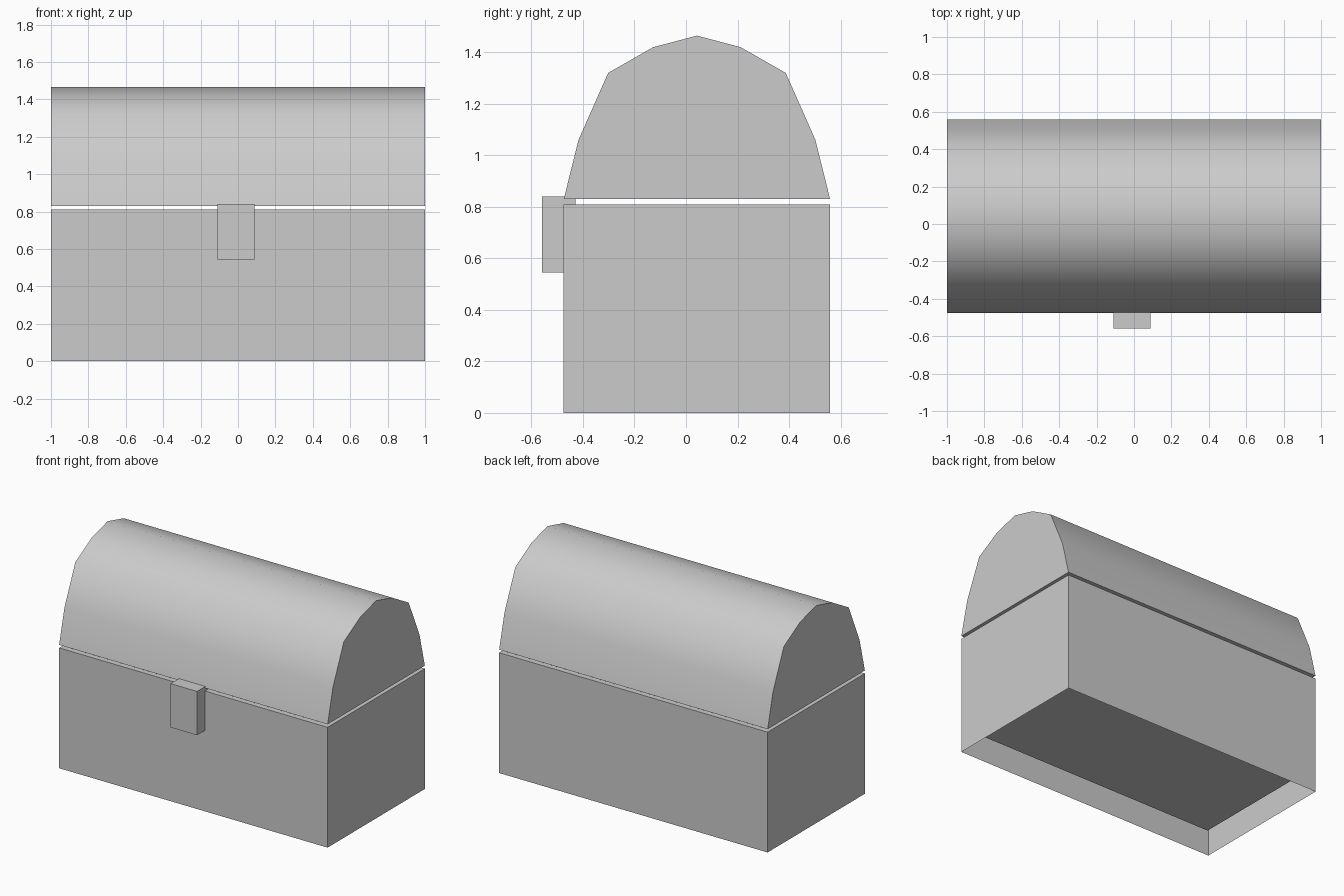
import bpy, bmesh
from mathutils import Vector

if "Cube" in bpy.data.objects:
    bpy.data.objects.remove(bpy.data.objects["Cube"])

grey = bpy.data.materials.new("plain grey")
grey.diffuse_color = (0.6, 0.6, 0.6, 1)
grey.use_nodes = True
grey.node_tree.nodes["Principled BSDF"].inputs["Base Color"].default_value = grey.diffuse_color


def make_object(name, bm):
    mesh = bpy.data.meshes.new(name)
    bm.to_mesh(mesh)
    bm.free()
    mesh.materials.append(grey)
    ob = bpy.data.objects.new(name, mesh)
    bpy.context.collection.objects.link(ob)
    return ob


def box(lo, hi):
    bm = bmesh.new()
    bmesh.ops.create_cube(bm, size=1)
    lo, hi = Vector(lo), Vector(hi)
    for v in bm.verts:
        v.co = (lo + hi) / 2 + v.co * (hi - lo)
    bm.normal_update()
    return bm


# Chest body: open underneath, with a hollow sunk into the top
bm = box((-1, -0.475, 0), (1, 0.56, 0.81))
bottom = [f for f in bm.faces if f.normal.z < -0.9]
top = [f for f in bm.faces if f.normal.z > 0.9]
bmesh.ops.delete(bm, geom=bottom, context='FACES_ONLY')
bmesh.ops.inset_region(bm, faces=top, thickness=0.05)
rim = bmesh.ops.extrude_face_region(bm, geom=top)
floor_verts = [g for g in rim['geom'] if isinstance(g, bmesh.types.BMVert)]
bmesh.ops.delete(bm, geom=[f for f in top if f.is_valid], context='FACES_ONLY')
for v in floor_verts:
    v.co.z = 0.15
make_object("chest_body", bm)

# Domed lid: half profile mirrored about its centre line, extruded along x
half = [(0.517, 0.83), (0.46, 1.06), (0.345, 1.32), (0.17, 1.42)]
centre = 0.0425
profile = [(centre - y, z) for y, z in half] + [(centre, 1.465)]
profile += [(centre + y, z) for y, z in reversed(half)]
bm = bmesh.new()
cap = bm.faces.new([bm.verts.new((-1, y, z)) for y, z in profile])
ext = bmesh.ops.extrude_face_region(bm, geom=[cap], use_keep_orig=True)
for g in ext['geom']:
    if isinstance(g, bmesh.types.BMVert):
        g.co.x = 1
bmesh.ops.recalc_face_normals(bm, faces=bm.faces)
lid = make_object("domed_lid", bm)
bpy.context.view_layer.objects.active = lid
lid.select_set(True)
bpy.ops.object.shade_smooth_by_angle(angle=1.0)
lid.select_set(False)

# Latch block on the front
make_object("latch", box((-0.11, -0.56, 0.545), (0.087, -0.43, 0.84)))
